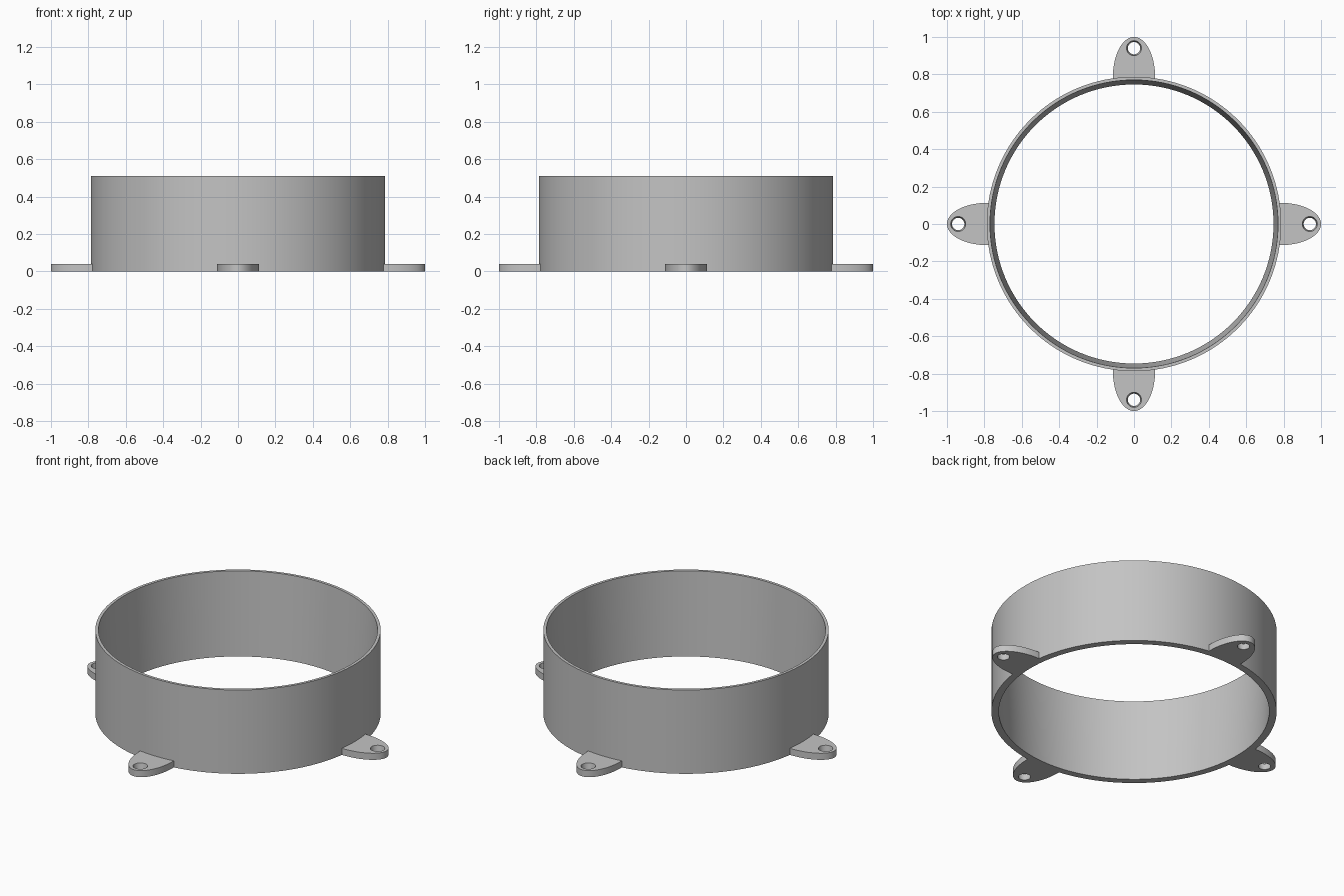
import bpy
import bmesh
from math import sin, cos, pi, radians
from mathutils import Matrix

if "Cube" in bpy.data.objects:
    bpy.data.objects.remove(bpy.data.objects["Cube"])

HEIGHT, OUTER, INNER_TOP, INNER_BOTTOM = 0.51, 0.787, 0.77, 0.746
TAB_CENTRE, TAB_LENGTH, TAB_HALF_WIDTH, TAB_THICK = 0.785, 0.215, 0.113, 0.04
HOLE_X, HOLE_TOP, HOLE_BOTTOM = 0.94, 0.04, 0.033

grey = bpy.data.materials.new("plain grey")
grey.use_nodes = True
colour = (0.55, 0.55, 0.55, 1)
grey.diffuse_color = colour
grey.node_tree.nodes["Principled BSDF"].inputs["Base Color"].default_value = colour


def finish(bm, name):
    bmesh.ops.recalc_face_normals(bm, faces=bm.faces)
    mesh = bpy.data.meshes.new(name)
    bm.to_mesh(mesh)
    bm.free()
    mesh.materials.append(grey)
    obj = bpy.data.objects.new(name, mesh)
    bpy.context.collection.objects.link(obj)
    bpy.ops.object.select_all(action="DESELECT")
    obj.select_set(True)
    bpy.context.view_layer.objects.active = obj
    bpy.ops.object.shade_smooth_by_angle(angle=radians(30))
    return obj


def circle(radius, count, x=0):
    return [(x + radius * cos(2 * pi * i / count), radius * sin(2 * pi * i / count))
            for i in range(count)]


def add_loop(bm, points, z):
    return [bm.verts.new((x, y, z)) for x, y in points]


def bridge(bm, a, b):
    for i in range(len(a)):
        j = (i + 1) % len(a)
        bm.faces.new((a[i], a[j], b[j], b[i]))


# Round wall, straight outside and tapered inside
bm = bmesh.new()
section = [(OUTER, 0), (OUTER, HEIGHT), (INNER_TOP, HEIGHT), (INNER_BOTTOM, 0)]
loops = [add_loop(bm, circle(r, 128), z) for r, z in section]
for k in range(len(loops)):
    bridge(bm, loops[k], loops[(k + 1) % len(loops)])
finish(bm, "ring_wall")

# Half-oval mounting tabs with a tapered screw hole
arc = [radians(-95 + 190 * i / 40) for i in range(41)]
outline = [(TAB_CENTRE + TAB_LENGTH * cos(a), TAB_HALF_WIDTH * sin(a)) for a in arc]

for turn, side in enumerate(("left", "back", "right", "front")):
    bm = bmesh.new()
    rims = []
    for z, hole_radius in ((0, HOLE_BOTTOM), (TAB_THICK, HOLE_TOP)):
        edge = add_loop(bm, outline, z)
        hole = add_loop(bm, circle(hole_radius, 32, HOLE_X), z)
        edges = [bm.edges.new((ring[i - 1], ring[i]))
                 for ring in (edge, hole) for i in range(len(ring))]
        bmesh.ops.triangle_fill(bm, edges=edges, use_beauty=True, normal=(0, 0, 1))
        rims.append((edge, hole))
    for lower, upper in zip(*rims):
        bridge(bm, lower, upper)
    bm.transform(Matrix.Rotation(turn * pi / 2, 4, "Z"))
    finish(bm, side + "_mounting_tab")
